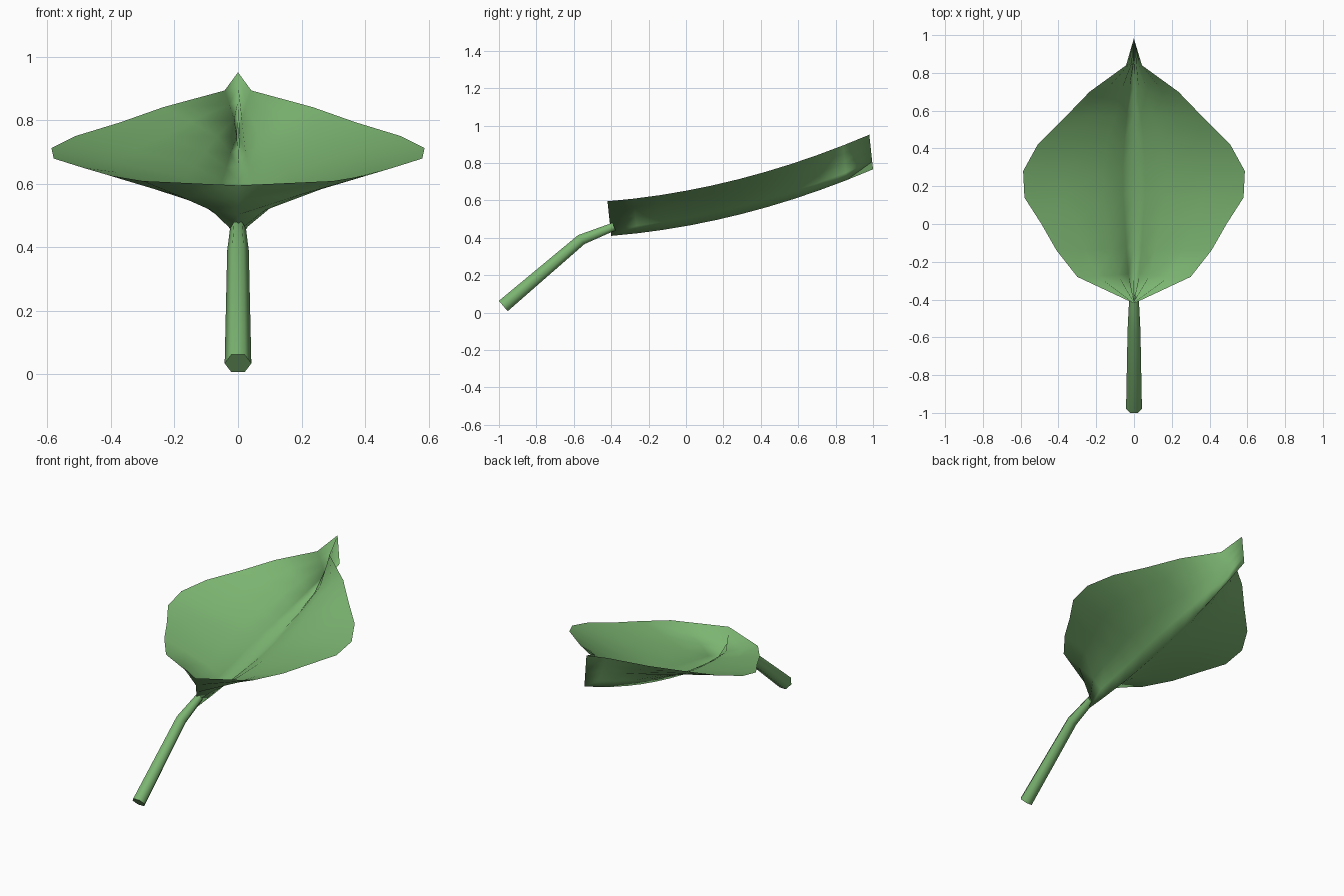
import bpy, bmesh, math
from mathutils import Vector

cube = bpy.data.objects.get("Cube")
if cube:
    bpy.data.objects.remove(cube)

green = bpy.data.materials.new("leaf green")
green.use_nodes = True
green.diffuse_color = (0.2, 0.46, 0.165, 1)
shader = green.node_tree.nodes["Principled BSDF"]
shader.inputs["Base Color"].default_value = green.diffuse_color
shader.inputs["Roughness"].default_value = 0.8


def loft(name, rows, closed=False, angle=180):
    """Skin rows of points; closed rows become a capped tube."""
    bm = bmesh.new()
    grid = [[bm.verts.new(p) for p in row] for row in rows]
    n = len(grid[0])
    for a, b in zip(grid, grid[1:]):
        for i in range(n if closed else n - 1):
            j = (i + 1) % n
            bm.faces.new((a[i], a[j], b[j], b[i]))
    if closed:
        bm.faces.new(grid[0][::-1])
        bm.faces.new(grid[-1])
    else:
        # Merge the folded end rows, where both halves meet
        bmesh.ops.remove_doubles(bm, verts=bm.verts, dist=0.0005)
    if closed:
        bmesh.ops.recalc_face_normals(bm, faces=bm.faces)
    mesh = bpy.data.meshes.new(name)
    bm.to_mesh(mesh)
    bm.free()
    mesh.materials.append(green)
    obj = bpy.data.objects.new(name, mesh)
    bpy.context.collection.objects.link(obj)
    bpy.ops.object.select_all(action="DESELECT")
    obj.select_set(True)
    bpy.context.view_layer.objects.active = obj
    bpy.ops.object.shade_smooth_by_angle(angle=math.radians(angle))
    return obj


# Leaf blade: a folded sheet with raised margins and a deep midrib
half_widths = [0, 0.30, 0.41, 0.49, 0.58, 0.587, 0.51, 0.37, 0.235, 0.042, 0]
fold = [(0, 0), (0.1, 0.22), (0.28, 0.5), (0.64, 0.76), (1, 1)]
section = [(-t, h) for t, h in fold[:0:-1]] + fold
rows = []
for i, w in enumerate(half_widths):
    run = 0.14 * i
    y, z = run - 0.42, 0.595 + 0.082 * run + 0.123 * run * run
    rows.append([(t * w, y + 0.02 * (1 - h), z - 0.185 * (1 - h))
                 for t, h in section])
loft("leaf_blade", rows)

# Stem: a tapering six-sided stalk with one bend
path = [(-0.977, 0.035, 0.042), (-0.56, 0.39, 0.034), (-0.385, 0.46, 0.025)]
points = [Vector((0, y, z)) for y, z, r in path]
rings = []
for i, p in enumerate(points):
    along = (points[min(i + 1, 2)] - points[max(i - 1, 0)]).normalized()
    up = Vector((1, 0, 0)).cross(along)
    r = path[i][2]
    rings.append([p + r * (Vector((math.cos(k * math.pi / 3), 0, 0))
                           + up * math.sin(k * math.pi / 3)) for k in range(6)])
loft("stem", rings, closed=True, angle=65)
